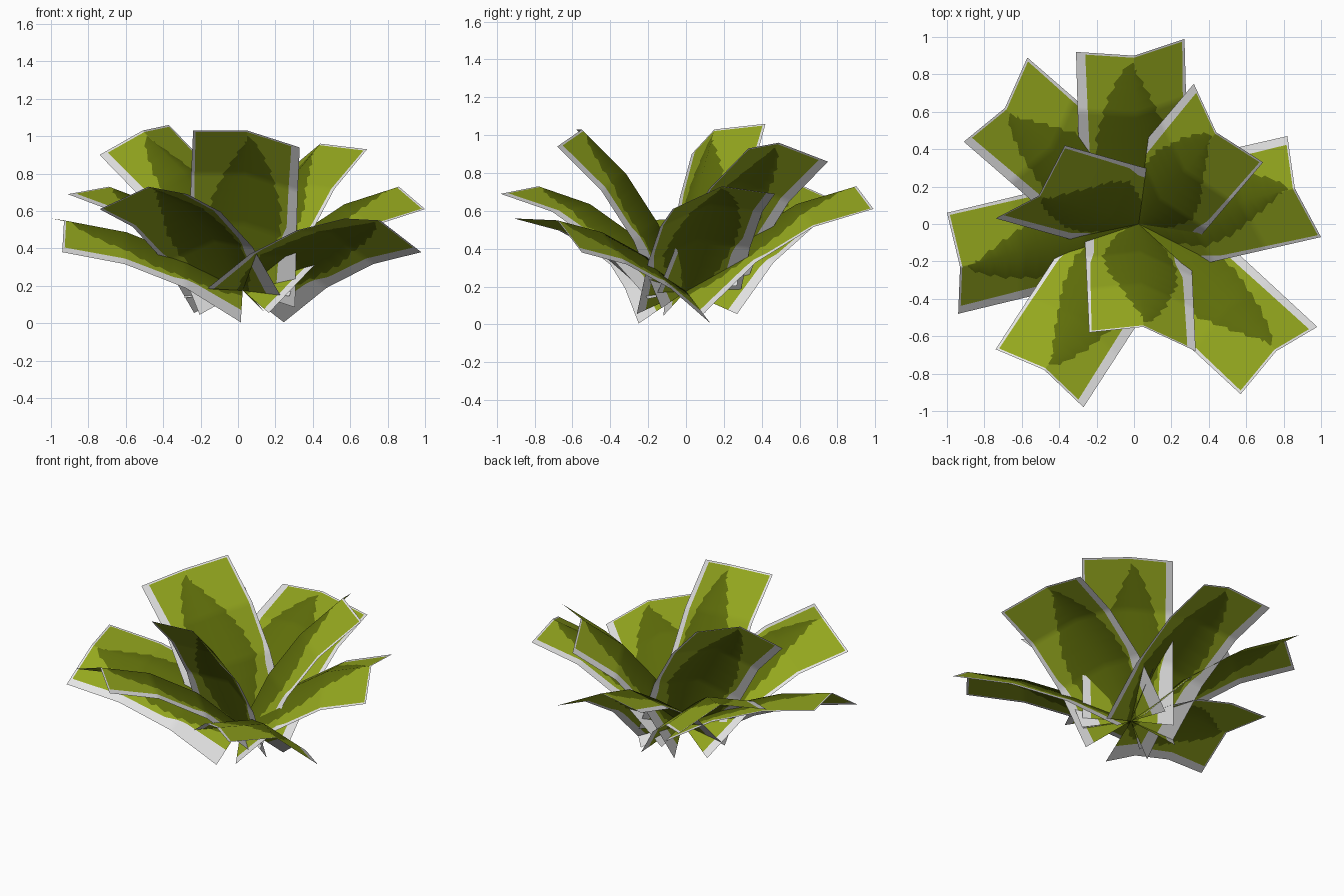
import bpy, bmesh
from mathutils import Vector

if "Cube" in bpy.data.objects:
    bpy.data.objects.remove(bpy.data.objects["Cube"])


def mat(name, rgb):
    m = bpy.data.materials.new(name)
    m.diffuse_color = (*rgb, 1)
    m.use_nodes = True
    m.node_tree.nodes["Principled BSDF"].inputs["Base Color"].default_value = m.diffuse_color
    return m


MATS = [mat("pale grey margin", (0.78, 0.78, 0.78)),
        mat("light leaf green", (0.295, 0.385, 0.013)),
        mat("dark leaf green", (0.112, 0.152, 0.003))]

BASE = Vector((0.025, 0.0, 0.175))
# Arching profiles: (outward fraction, height fraction) at each third of the length
LOW_ARCH = [(0, 0), (0.31, 0.49), (0.65, 0.83), (1, 1)]
TALL_ARCH = [(0, 0), (0.27, 0.42), (0.58, 0.73), (1, 1)]

# Leaf tips: left corner, midrib end, right corner
LOW = {
    "back": ((-.31, .92, .69), (0, .90, .73), (.27, .99, .61)),
    "back_left": ((-.91, .44, .69), (-.69, .62, .73), (-.57, .89, .61)),
    "left": ((-.94, -.48, .38), (-.93, -.23, .55), (-1.0, .06, .56)),
    "front_left": ((-.27, -.98, .69), (-.48, -.78, .73), (-.74, -.67, .61)),
    "front_right": ((.98, -.55, .38), (.76, -.68, .55), (.57, -.91, .56)),
    "right": ((.82, .47, .69), (.86, .19, .73), (1.0, -.07, .61)),
}
TALL = {
    "front": ((.33, -.68, .94), (.05, -.55, 1.03), (-.24, -.58, 1.03)),
    "left": ((-.74, .03, .90), (-.51, .15, 1.03), (-.37, .42, 1.06)),
    "back_right": ((.32, .75, .86), (.44, .49, .96), (.69, .33, .93)),
}


def lerp_table(table, t):
    for (a, x), (b, y) in zip(table, table[1:]):
        if t <= b:
            return x + (y - x) * (t - a) / (b - a)
    return table[-1][1]


# Half-widths along the leaf of the dark heart and of the light blade
DARK_LEFT = [(0, .15), (.12, .46), (.33, .70), (.52, .70), (.75, .48), (.90, .24), (.97, .01), (1, .01)]
DARK_RIGHT = [(0, .15), (.12, .46), (.33, .70), (.52, .60), (.75, .29), (.93, .01), (1, .01)]
LEFT_EDGE = [(0, .62), (.28, .68), (.40, .81), (.95, .84), (1, .84)]
RIGHT_EDGE = [(0, .82), (.28, .84), (.40, .92), (.95, .95), (1, .95)]


def leaf(name, tips, arch):
    left, mid, right = (Vector(p) for p in tips)
    span = mid - BASE
    radial = [(i / 3, p[0]) for i, p in enumerate(arch)]
    height = [(i / 3, p[1]) for i, p in enumerate(arch)]

    def point(u, v):
        r, h = lerp_table(radial, v), lerp_table(height, v)
        p = BASE + Vector((span.x * r, span.y * r, span.z * h))
        return p + (left - mid) * max(-u, 0) + (right - mid) * max(u, 0)

    bm = bmesh.new()
    rows = [i / 48 for i in range(48)] + [0.988, 1.0]
    grid = []
    for i, v in enumerate(rows):
        # Saw-toothed dark heart inside a tapering light blade
        tooth = .02 * (i % 4) - .02
        a, b = lerp_table(LEFT_EDGE, v), lerp_table(RIGHT_EDGE, v)
        dl = max(.01, min(lerp_table(DARK_LEFT, v) - tooth, a - .02))
        dr = max(.01, min(lerp_table(DARK_RIGHT, v) - tooth, b - .02))
        us = (-1, -a, -dl, 0, dr, b, 1)
        grid.append([bm.verts.new(point(u, v)) for u in us])
    last = len(grid) - 2
    for i in range(len(grid) - 1):
        for j, colour in enumerate((0, 1, 2, 2, 1, 0)):
            f = bm.faces.new((grid[i][j], grid[i][j + 1], grid[i + 1][j + 1], grid[i + 1][j]))
            # Dark heart stops short of the pale tip
            if i == last:
                colour = 0
            elif colour == 2 and rows[i] > (.95 if j == 2 else .91):
                colour = 1
            f.material_index = colour
            f.smooth = True
    # Upper side outward, one consistent winding so the fold shades smoothly
    bm.normal_update()
    if sum(f.normal.z * f.calc_area() for f in bm.faces) < 0:
        bmesh.ops.reverse_faces(bm, faces=bm.faces[:])
    me = bpy.data.meshes.new(name)
    bm.to_mesh(me)
    bm.free()
    for m in MATS:
        me.materials.append(m)
    bpy.context.collection.objects.link(bpy.data.objects.new(name, me))


# Spreading outer leaves and upright inner leaves
for n, t in LOW.items():
    leaf("outer_leaf_" + n, t, LOW_ARCH)
for n, t in TALL.items():
    leaf("inner_leaf_" + n, t, TALL_ARCH)
